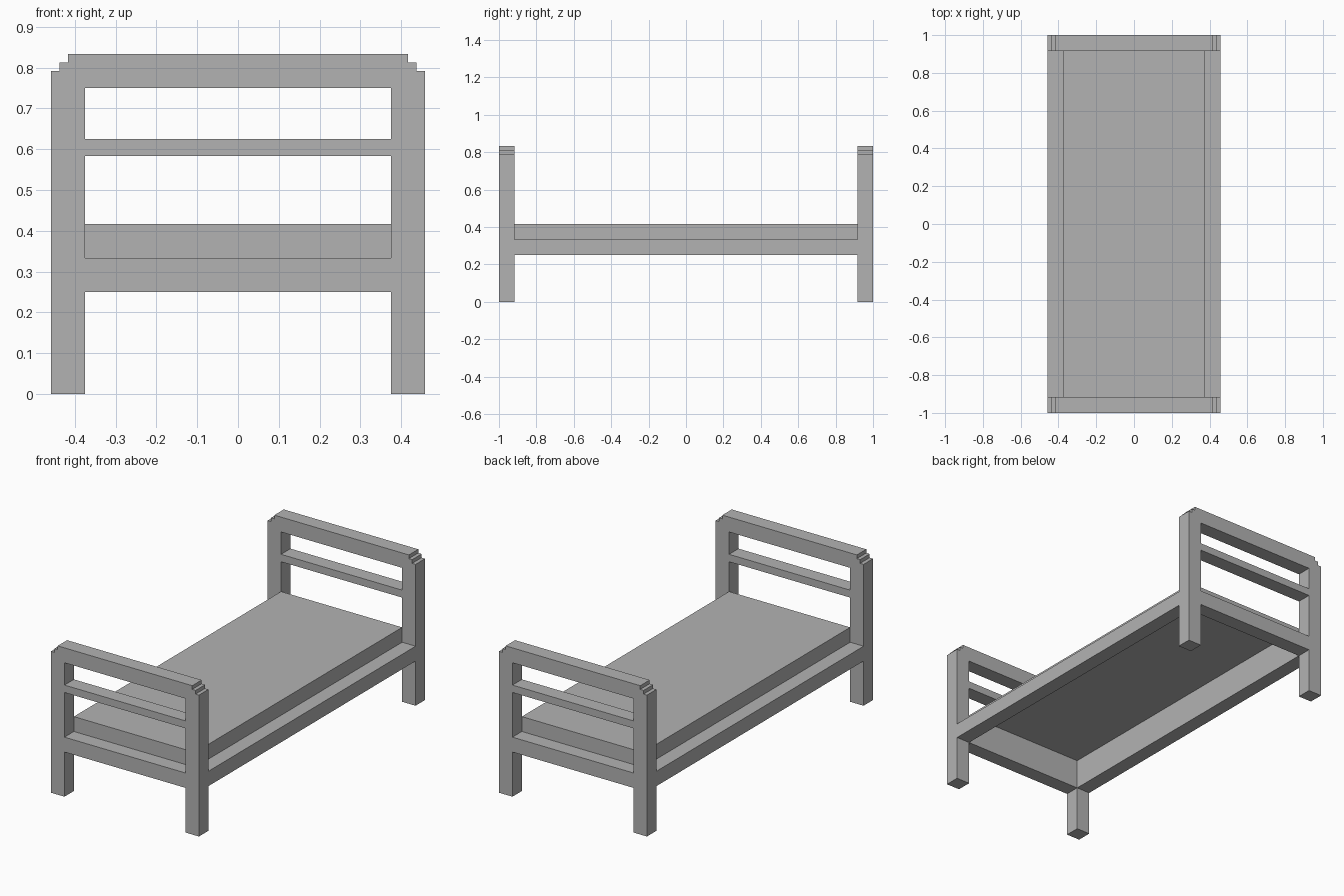
import bpy, bmesh
from mathutils import Matrix

U = 1 / 24  # one module of the bed's proportions

if "Cube" in bpy.data.objects:
    bpy.data.objects.remove(bpy.data.objects["Cube"], do_unlink=True)

grey = bpy.data.materials.new("plain_grey")
grey.use_nodes = True
colour = (0.45, 0.45, 0.45, 1)
grey.diffuse_color = colour
grey.node_tree.nodes["Principled BSDF"].inputs["Base Color"].default_value = colour


def add_object(name, mesh):
    mesh.materials.clear()
    mesh.materials.append(grey)
    obj = bpy.data.objects.new(name, mesh)
    bpy.context.collection.objects.link(obj)
    return obj


def box(name, low, high, open_faces):
    """Box between two corners in modules, leaving out faces picked by a rule."""
    bm = bmesh.new()
    bmesh.ops.create_cube(bm, size=1)
    for v in bm.verts:
        v.co = [(a if c < 0 else b) * U for c, a, b in zip(v.co, low, high)]
    hidden = [f for f in bm.faces if open_faces(f.normal)]
    bmesh.ops.delete(bm, geom=hidden, context='FACES_ONLY')
    mesh = bpy.data.meshes.new(name)
    bm.to_mesh(mesh)
    bm.free()
    return add_object(name, mesh)


def end_frame(name, y):
    """Flat outline with two openings, extruded to the post thickness."""
    half = [(9, 6), (9, 0), (11, 0), (11, 19), (10.5, 19),
            (10.5, 19.5), (10, 19.5), (10, 20)]
    outline = half + [(-x, z) for x, z in reversed(half)]
    openings = [[(-9, a), (9, a), (9, b), (-9, b)] for a, b in ((8, 14), (15, 18))]
    curve = bpy.data.curves.new(name + "_outline", 'CURVE')
    curve.dimensions = '2D'
    curve.fill_mode = 'BOTH'
    curve.extrude = U
    for loop in [outline] + openings:
        spline = curve.splines.new('POLY')
        spline.points.add(len(loop) - 1)
        for point, (x, z) in zip(spline.points, loop):
            point.co = (x * U, z * U, 0, 1)
        spline.use_cyclic_u = True
    helper = bpy.data.objects.new(name + "_helper", curve)
    bpy.context.collection.objects.link(helper)
    bpy.context.view_layer.update()
    graph = bpy.context.evaluated_depsgraph_get()
    mesh = bpy.data.meshes.new_from_object(helper.evaluated_get(graph))
    bpy.data.objects.remove(helper, do_unlink=True)

    # Weld the caps to the sides, then stand the frame upright
    bm = bmesh.new()
    bm.from_mesh(mesh)
    bmesh.ops.remove_doubles(bm, verts=bm.verts, dist=0.0001)
    bm.transform(Matrix.Translation((0, y * U, 0)) @ Matrix.Rotation(1.5707963, 4, 'X'))
    bmesh.ops.recalc_face_normals(bm, faces=bm.faces)
    for f in bm.faces:
        f.smooth = False
    bm.to_mesh(mesh)
    bm.free()
    mesh.name = name
    return add_object(name, mesh)


# Head and foot frames with legs, stepped top corners and slats
end_frame("foot_frame", -23)
end_frame("head_frame", 23)

# Side rails, open where they meet the frames
box("left_rail", (9, -22, 6), (11, 22, 8), lambda n: abs(n.y) > 0.5)
box("right_rail", (-11, -22, 6), (-9, 22, 8), lambda n: abs(n.y) > 0.5)

# Mattress is a hollow shell, open underneath
box("mattress", (-9, -22, 8), (9, 22, 10), lambda n: n.z < -0.5)
